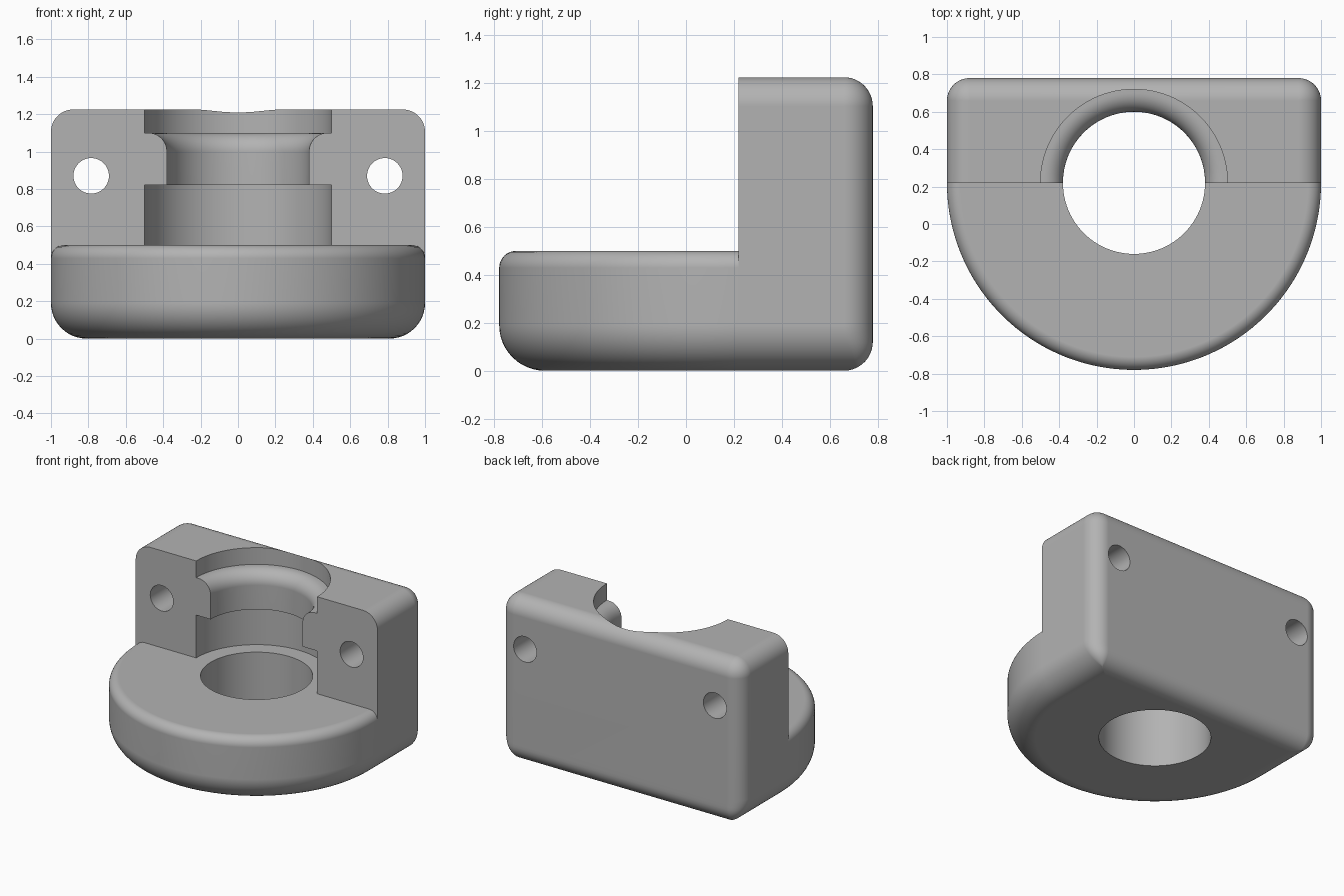
import bpy, bmesh
from math import sin, cos, pi, sqrt, radians
from mathutils import Matrix

if "Cube" in bpy.data.objects:
    bpy.data.objects.remove(bpy.data.objects["Cube"])

AXIS_Y, BACK_Y = 0.22, 0.78      # bore axis, rear face
BASE_Z, TOP_Z = 0.5, 1.225
BOTTOM_R, BACK_R, RIM_R = 0.19, 0.12, 0.07
BORE_R, POCKET_R = 0.38, 0.5
SEG = 96

grey = bpy.data.materials.new("plain_grey")
grey.use_nodes = True
colour = (0.45, 0.45, 0.45, 1)
grey.diffuse_color = colour
grey.node_tree.nodes["Principled BSDF"].inputs["Base Color"].default_value = colour


def make_object(name, bm):
    bmesh.ops.recalc_face_normals(bm, faces=bm.faces)
    mesh = bpy.data.meshes.new(name)
    bm.to_mesh(mesh)
    bm.free()
    mesh.materials.append(grey)
    obj = bpy.data.objects.new(name, mesh)
    bpy.context.collection.objects.link(obj)
    return obj


def inset(depth, radius):
    """Inward shift of a rounded edge at a distance from its flat face."""
    if depth >= radius:
        return 0.0
    return radius - sqrt(max(0, radius ** 2 - (radius - depth) ** 2))


def loft(name, levels, outline):
    """Stack matching outlines into a closed solid."""
    bm = bmesh.new()
    rings = [[bm.verts.new((x, y, z)) for x, y in outline(z)] for z in levels]
    count = len(rings[0])
    for low, high in zip(rings, rings[1:]):
        for i in range(count):
            j = (i + 1) % count
            bm.faces.new((low[i], low[j], high[j], high[i]))
    bm.faces.new(rings[0])
    bm.faces.new(rings[-1])
    return make_object(name, bm)


def revolve(name, profile):
    """Closed solid of revolution about the bore axis."""
    def ring(r, z):
        return [bm.verts.new((r * cos(2 * pi * i / SEG), AXIS_Y + r * sin(2 * pi * i / SEG), z))
                for i in range(SEG)]
    bm = bmesh.new()
    rings = [ring(r, z) for r, z in profile]
    for low, high in zip(rings, rings[1:]):
        for i in range(SEG):
            j = (i + 1) % SEG
            bm.faces.new((low[i], low[j], high[j], high[i]))
    bm.faces.new(rings[0])
    bm.faces.new(rings[-1])
    return make_object(name, bm)


def boolean(target, tool, operation):
    mod = target.modifiers.new(operation, "BOOLEAN")
    mod.operation, mod.object, mod.solver = operation, tool, "EXACT"
    bpy.context.view_layer.objects.active = target
    bpy.ops.object.modifier_apply(modifier=mod.name)
    bpy.data.objects.remove(tool)


# Outlines of the round front half and the upright rear half
def front_outline(z):
    r = 1 - inset(z, BOTTOM_R) - inset(BASE_Z - z, RIM_R)
    return [(r * cos(pi * i / SEG), AXIS_Y - r * sin(pi * i / SEG)) for i in range(SEG + 1)]


def rear_outline(z):
    top = inset(TOP_Z - z, BACK_R)
    side, back = inset(z, BOTTOM_R) + top, inset(z, BACK_R) + top
    r = max(0.003, BACK_R - max(side, back))
    cx, cy = 1 - side - r, BACK_Y - back - r
    arc = [(cx + r * cos(t * pi / 20), cy + r * sin(t * pi / 20)) for t in range(11)]
    right = [(1 - side, AXIS_Y)] + arc
    return right + [(-x, y) for x, y in reversed(right)]


STEPS = 12
bottom = [BOTTOM_R * (1 - cos(pi / 2 * i / STEPS)) for i in range(STEPS + 1)]
rim = [BASE_Z - RIM_R * (1 - cos(pi / 2 * i / 8)) for i in range(8, -1, -1)]
crown = [TOP_Z - BACK_R * (1 - cos(pi / 2 * i / STEPS)) for i in range(STEPS, -1, -1)]
body = loft("bearing_bracket", bottom + crown, rear_outline)
front = loft("round_base", bottom + rim, front_outline)

# Stepped bore with a rounded shoulder, cut through the upright
shoulder = [(BORE_R + 0.1 * (1 - cos(pi / 2 * i / 10)), 1.0 + 0.1 * sin(pi / 2 * i / 10))
            for i in range(11)]
pocket = [(BORE_R, -0.2), (BORE_R, BASE_Z), (POCKET_R, BASE_Z), (POCKET_R, 0.82),
          (BORE_R, 0.82)] + shoulder + [(POCKET_R, 1.1), (POCKET_R, 1.5)]
boolean(body, revolve("pocket_cutter", pocket), "DIFFERENCE")
boolean(front, revolve("bore_cutter", [(BORE_R, -0.2), (BORE_R, 0.8)]), "DIFFERENCE")

# Screw holes
for x in (-0.785, 0.785):
    bm = bmesh.new()
    bmesh.ops.create_cone(bm, cap_ends=True, segments=48, radius1=0.095, radius2=0.095, depth=2,
                          matrix=Matrix.Translation((x, 0.5, 0.87)) @ Matrix.Rotation(pi / 2, 4, "X"))
    boolean(body, make_object("screw_hole_cutter", bm), "DIFFERENCE")

boolean(body, front, "UNION")

# Smooth curves, crisp edges
bpy.ops.object.select_all(action="DESELECT")
body.select_set(True)
bpy.context.view_layer.objects.active = body
bpy.ops.object.shade_smooth_by_angle(angle=radians(30))
normals = body.modifiers.new("even_normals", "WEIGHTED_NORMAL")
normals.keep_sharp = True
